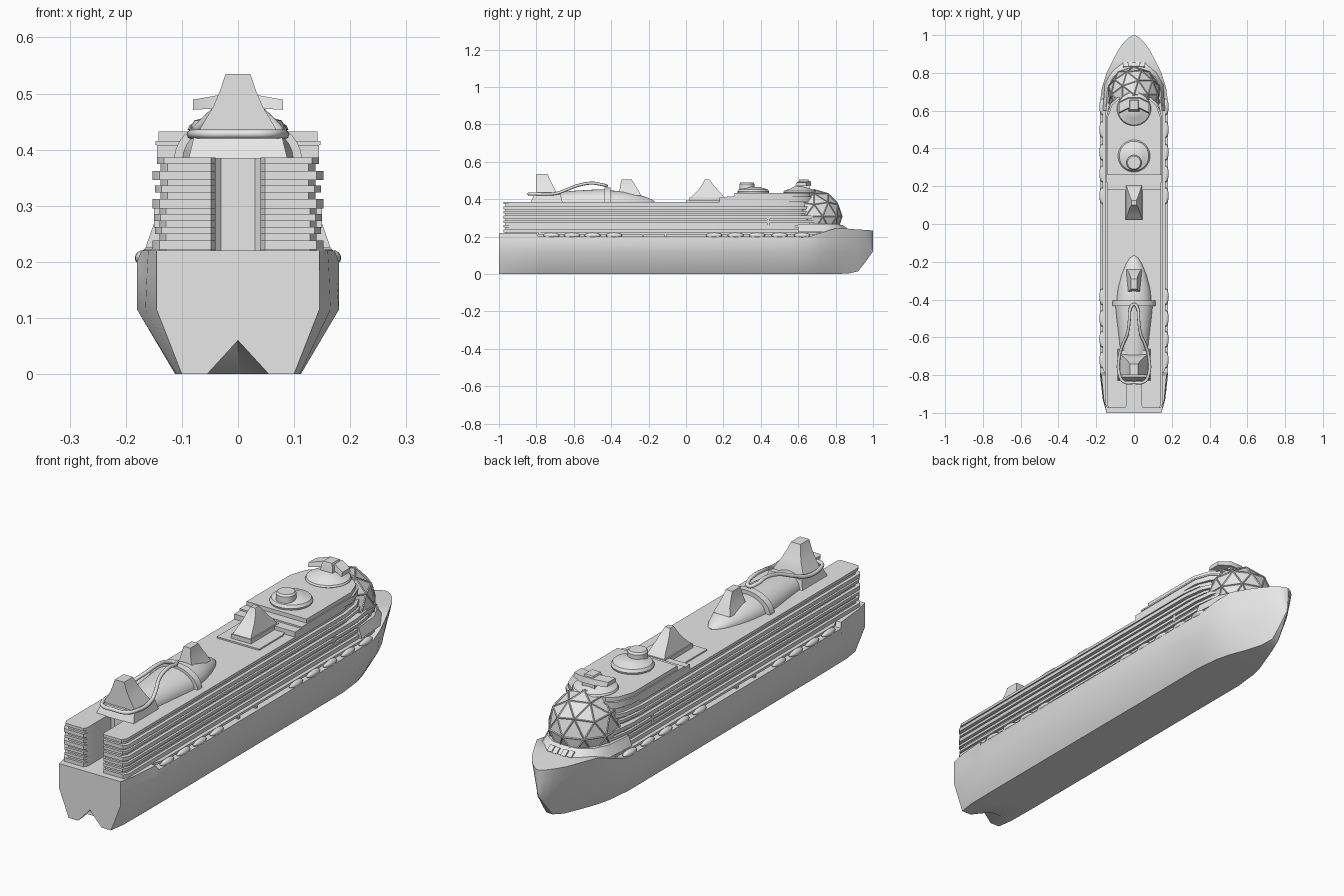
import bpy, bmesh, math
from mathutils import Vector

cube = bpy.data.objects.get("Cube")
if cube:
    bpy.data.objects.remove(cube, do_unlink=True)

grey = bpy.data.materials.new("light_grey")
grey.use_nodes = True
GREY = (0.8, 0.8, 0.8, 1)
grey.diffuse_color = GREY
grey.node_tree.nodes["Principled BSDF"].inputs["Base Color"].default_value = GREY


def finish(ob, name, angle=35):
    ob.name = name
    ob.data.materials.clear()
    ob.data.materials.append(grey)
    if angle:
        bpy.ops.object.select_all(action='DESELECT')
        ob.select_set(True)
        bpy.context.view_layer.objects.active = ob
        bpy.ops.object.shade_smooth_by_angle(angle=math.radians(angle))
    return ob


def loft(name, rings, angle=35):
    """Skin a row of closed rings and cap both ends."""
    bm = bmesh.new()
    rows = [[bm.verts.new(p) for p in ring] for ring in rings]
    n = len(rows[0])
    for a, b in zip(rows, rows[1:]):
        for i in range(n):
            j = (i + 1) % n
            bm.faces.new((a[i], a[j], b[j], b[i]))
    bm.faces.new(rows[0])
    bm.faces.new(rows[-1])
    bmesh.ops.recalc_face_normals(bm, faces=bm.faces)
    me = bpy.data.meshes.new(name)
    bm.to_mesh(me)
    bm.free()
    ob = bpy.data.objects.new(name, me)
    bpy.context.collection.objects.link(ob)
    return finish(ob, name, angle)


def mirrored(half):
    return half + [(-x, y) for x, y in reversed(half) if x > 0]


def slab(name, half, z0, z1):
    outline = mirrored(half)
    return loft(name, [[(x, y, z) for x, y in outline] for z in (z0, z1)])


def tower(name, levels, angle=35):
    """Rectangular levels given as (z, half width, back y, front y)."""
    return loft(name, [[(-w, a, z), (w, a, z), (w, b, z), (-w, b, z)]
                       for z, w, a, b in levels], angle)


def barrel(name, sections, z, steps=16):
    """Half ellipse sections given as (y, half width, height)."""
    arc = [math.pi * i / steps for i in range(steps + 1)]
    return loft(name, [[(w * math.cos(t), y, z + h * math.sin(t)) for t in arc]
                       for y, w, h in sections], 40)


def turned(name, profile, y, steps=32):
    arc = [math.tau * i / steps for i in range(steps)]
    return loft(name, [[(r * math.cos(t), y + r * math.sin(t), z) for t in arc]
                       for r, z in profile])


# Hull: y, deck half width, waist half width, bottom half width, bottom, top
stations = [
    (-1, .145, .145, .10, 0, .22), (-.93, .16, .165, .11, 0, .22),
    (-.8, .172, .18, .112, 0, .22), (-.79, .18, .18, .112, 0, .2),
    (.55, .18, .18, .112, 0, .2), (.66, .178, .172, .10, 0, .2),
    (.72, .17, .155, .085, 0, .22), (.8, .145, .12, .055, 0, .245),
    (.87, .11, .08, .03, .003, .242), (.92, .084, .052, .015, .015, .238),
    (.96, .055, .03, .008, .065, .236), (.985, .03, .014, .004, .1, .234),
    (1, .005, .003, .002, .12, .232)]
rings = []
for y, wt, wm, wb, zb, zt in stations:
    tunnel = .06 if y == -1 else 0
    waist = max(.115, zb + .03)
    half = [(wt, zt), (wm + (wt - wm) * .6, .185), (wm, waist), (wb, zb), (wb * .55, zb)]
    pts = half + [(0, zb + tunnel)] + [(-x, z) for x, z in reversed(half)]
    rings.append([(x, y, z) for x, z in pts])
loft("hull", rings, 45)


# Superstructure plan, open at the stern between two cabin towers
def plan(w, front, stern=-.975):
    return [(0, -.79), (.03, -.79), (.04, -.8), (.04, stern + .012), (.048, stern),
            (w - .012, stern), (w, stern + .02), (w, front - .17),
            (w - .012, front - .08), (w - .04, front - .02), (w - .07, front), (0, front)]


slab("cabin_block", plan(.14, .75, -.965), .195, .3)
slab("upper_cabin_block", plan(.138, .68, -.965), .3, .38)
for i, (z0, z1, w, front) in enumerate([
        (.222, .238, .152, .77), (.25, .262, .148, .765), (.273, .285, .15, .76),
        (.295, .312, .152, .75), (.324, .336, .148, .7), (.346, .362, .152, .68),
        (.374, .386, .144, .66)]):
    slab(f"deck_slab_{i + 1}", plan(w, front), z0, z1)

# Boat deck canopy and forward upper decks
slab("boat_deck_canopy", [(0, -.79), (.155, -.79), (.168, -.76), (.168, .6), (.155, .7), (0, .7)],
     .212, .222)


def roof(w, back, front):
    return [(0, back), (w, back), (w, front - .1), (w - .025, front - .03),
            (w - .06, front), (0, front)]


slab("sun_deck", roof(.144, .18, .67), .386, .408)
slab("sun_deck_rim", roof(.147, .22, .67), .408, .415)
slab("top_deck", roof(.142, .26, .66), .415, .432)
slab("funnel_deck", roof(.1, .0, .26), .386, .392)

# Foredeck house with sloping front
house = [[(x, y, z) for x, y in mirrored(h)] for z, h in (
    (.225, [(0, .6), (.165, .6), (.155, .74), (.125, .82), (.07, .87), (0, .88)]),
    (.268, [(0, .6), (.15, .6), (.14, .72), (.11, .78), (.06, .815), (0, .82)]))]
loft("foredeck_house", house)
for side in (-1, 1):
    for k in (0, 1):
        x = side * (.02 + k * .026)
        bpy.ops.mesh.primitive_cube_add(size=1, location=(x, .847 - k * .004, .25))
        ob = bpy.context.object
        ob.scale = (.022, .03, .008)
        ob.rotation_euler.x = math.radians(-36)
        finish(ob, "bow_window", 0)

# Geodesic dome with struts
for name, grow in (("dome_glass", 1), ("dome_struts", 1.01)):
    bpy.ops.mesh.primitive_ico_sphere_add(subdivisions=2, radius=1, location=(0, .685, .308))
    ob = bpy.context.object
    ob.scale = Vector((.14, .148, .142)) * grow
    bpy.ops.object.transform_apply(location=False, rotation=False, scale=True)
    if name == "dome_struts":
        mod = ob.modifiers.new("Struts", 'WIREFRAME')
        mod.thickness = .006
    finish(ob, name, 0)
turned("dome_saucer", [(.07, .425), (.09, .436), (.086, .444), (.05, .458), (.03, .468)], .61)
tower("mast", [(.455, .03, .595, .66), (.49, .026, .6, .66), (.505, .02, .605, .655)])
loft("mast_wing", [[(x, y - .03, z - t), (x, y + .03, z - t), (x, y + .025, z + t),
                    (x, y - .025, z + t)]
                   for x, y, z, t in ((-.08, .615, .48, .009), (-.03, .64, .486, .012),
                                      (.03, .64, .486, .012), (.08, .615, .48, .009))])

# Round lounge and midship funnel
turned("round_lounge", [(.082, .43), (.085, .44), (.078, .452), (.05, .46), (.04, .464)], .36)
turned("lounge_cap", [(.04, .455), (.04, .482), (.034, .49)], .325)
tower("mid_funnel_base", [(.385, .047, .02, .21), (.41, .047, .02, .21)])
tower("mid_funnel", [(.41, .042, .025, .205), (.43, .036, .045, .19), (.455, .028, .07, .165),
                     (.485, .02, .09, .14), (.505, .012, .1, .125)])

# Aft covered promenade with its arch, nose and funnels
barrel("promenade_roof", [(-.72, .068, .05), (-.6, .08, .062), (-.5, .092, .068),
                          (-.42, .1, .07)], .383)
barrel("promenade_arch", [(-.435, .114, .08), (-.405, .114, .08)], .383)
barrel("promenade_nose", [(-.405, .092, .062), (-.34, .085, .06), (-.27, .066, .046),
                          (-.21, .042, .026), (-.18, .022, .014), (-.168, .006, .005)], .384)
tower("small_funnel", [(.42, .04, -.36, -.24), (.45, .028, -.355, -.255),
                       (.48, .02, -.35, -.275), (.505, .016, -.345, -.29)])
tower("aft_funnel_base", [(.384, .088, -.83, -.66), (.425, .078, -.81, -.67)])
tower("aft_funnel", [(.42, .076, -.8, -.69), (.44, .066, -.8, -.695), (.475, .045, -.8, -.712),
                     (.505, .032, -.8, -.727), (.535, .022, -.8, -.74)])

# Looping water slide
half_path = [(0, -.84, .428), (.055, -.835, .428), (.077, -.8, .428), (.078, -.7, .43),
             (.06, -.64, .45), (.035, -.58, .473), (.024, -.5, .486), (.02, -.45, .478),
             (0, -.425, .472)]
path = half_path + [(-x, y, z) for x, y, z in reversed(half_path) if x > 0]
curve = bpy.data.curves.new("water_slide", 'CURVE')
curve.dimensions = '3D'
curve.bevel_depth = .008
curve.bevel_resolution = 2
curve.resolution_u = 5
spline = curve.splines.new('BEZIER')
spline.bezier_points.add(len(path) - 1)
for bp, co in zip(spline.bezier_points, path):
    bp.co = co
    bp.handle_left_type = bp.handle_right_type = 'AUTO'
spline.use_cyclic_u = True
curve.materials.append(grey)
bpy.context.collection.objects.link(bpy.data.objects.new("water_slide", curve))

# Lifeboats and deck posts along both sides
for side in (-1, 1):
    for y in (-.72, -.61, -.5, -.385, .15, .265, .38, .5, .62):
        bpy.ops.mesh.primitive_uv_sphere_add(segments=16, ring_count=8, radius=1,
                                             location=(side * .168, y, .207))
        bpy.context.object.scale = (.016, .043, .014)
        finish(bpy.context.object, "lifeboat", 40)
    for y in (-.23, -.11):
        bpy.ops.mesh.primitive_cube_add(size=1, location=(side * .16, y, .207))
        bpy.context.object.scale = (.012, .012, .018)
        finish(bpy.context.object, "deck_post", 0)
    bpy.ops.mesh.primitive_cube_add(size=1, location=(side * .144, .44, .28))
    bpy.context.object.scale = (.012, .012, .04)
    finish(bpy.context.object, "side_pillar", 0)
